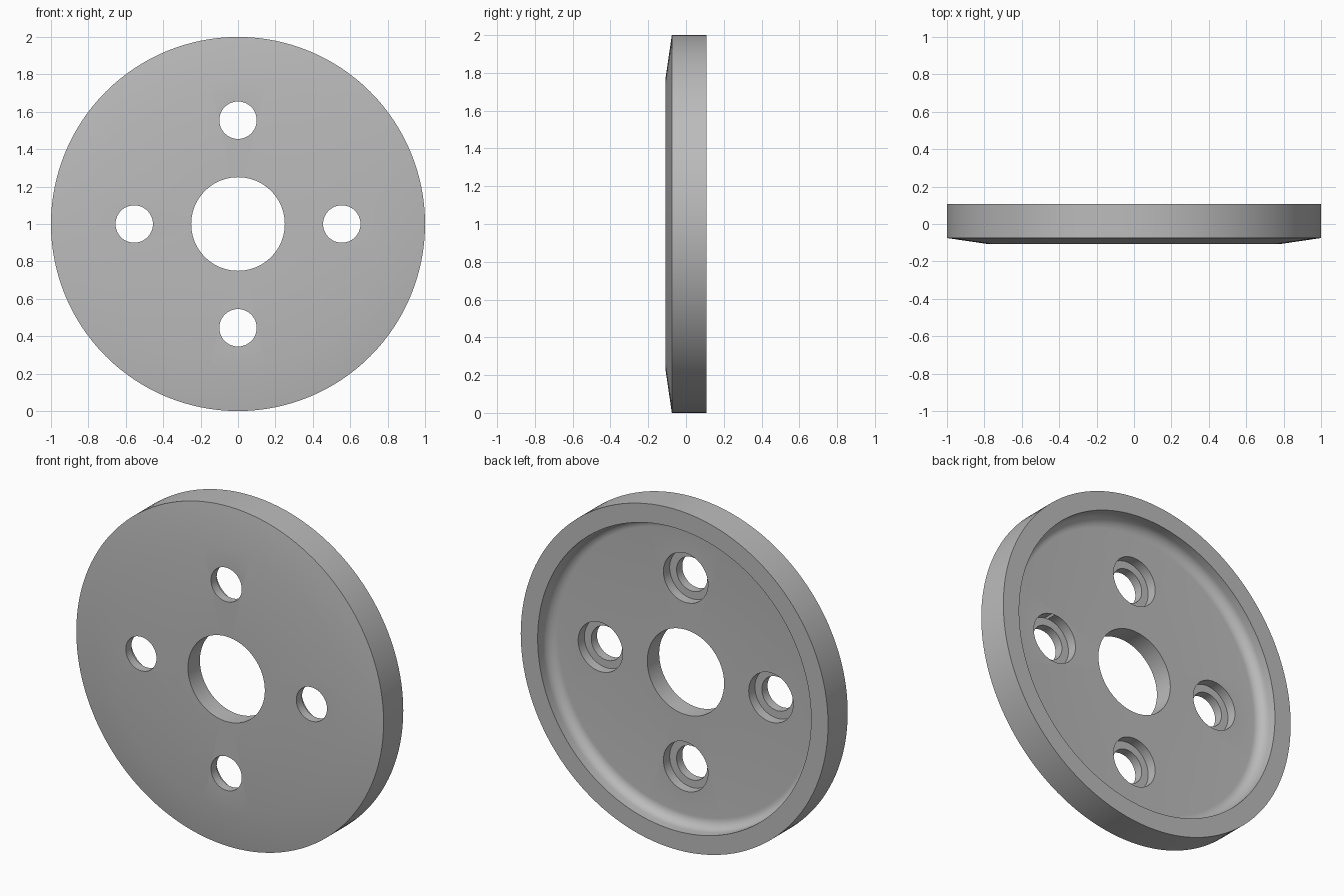
import bpy, bmesh, math

cube = bpy.data.objects.get("Cube")
if cube:
    bpy.data.objects.remove(cube, do_unlink=True)

# Plain grey finish
grey = bpy.data.materials.new("plain_grey")
grey.use_nodes = True
colour = (0.5, 0.5, 0.5, 1)
grey.diffuse_color = colour
grey.node_tree.nodes["Principled BSDF"].inputs["Base Color"].default_value = colour

FRONT, RIM_FRONT, BACK = -0.108, -0.075, 0.108
FLOOR, LEDGE = 0.003, -0.055
RECESS_R, FILLET = 0.89, 0.06


def lathe(name, profile, segments, x=0, z=1):
    """Spin a closed (radius, y) profile around the y axis."""
    bm = bmesh.new()
    rings = []
    for i in range(segments):
        a = math.tau * i / segments
        rings.append([bm.verts.new((r * math.cos(a), y, r * math.sin(a))) for r, y in profile])
    n = len(profile)
    for i in range(segments):
        a, b = rings[i], rings[(i + 1) % segments]
        for j in range(n):
            k = (j + 1) % n
            bm.faces.new((a[j], a[k], b[k], b[j]))
    bmesh.ops.remove_doubles(bm, verts=bm.verts, dist=1e-5)
    bmesh.ops.dissolve_degenerate(bm, edges=bm.edges, dist=1e-5)
    bmesh.ops.recalc_face_normals(bm, faces=bm.faces)
    mesh = bpy.data.meshes.new(name)
    bm.to_mesh(mesh)
    bm.free()
    mesh.materials.append(grey)
    obj = bpy.data.objects.new(name, mesh)
    obj.location = (x, 0, z)
    bpy.context.collection.objects.link(obj)
    return obj


# Disc: bevelled front, raised back rim, filleted recess and centre bore
fillet = []
for i in range(9):
    a = math.pi / 2 * i / 8
    fillet.append((RECESS_R - FILLET + FILLET * math.cos(a),
                   FLOOR + FILLET - FILLET * math.sin(a)))
profile = [(0.25, FRONT), (0.775, FRONT), (1, RIM_FRONT), (1, BACK),
           (RECESS_R, BACK)] + fillet + [(0.25, FLOOR)]
disc = lathe("wheel_disc", profile, 128)

# Stepped cutters for the four counterbored bolt holes
cutter_profile = [(0, -0.3), (0.1, -0.3), (0.1, LEDGE), (0.145, LEDGE), (0.145, 0.3), (0, 0.3)]
cutters = []
for i in range(4):
    a = math.pi / 2 * i
    cutter = lathe("bolt_hole_cutter", cutter_profile, 48,
                   0.555 * math.cos(a), 1 + 0.555 * math.sin(a))
    cutter.hide_render = True
    cutters.append(cutter)
    cut = disc.modifiers.new("bolt_hole", "BOOLEAN")
    cut.operation = "DIFFERENCE"
    cut.solver = "EXACT"
    cut.object = cutter

# Apply the cuts, drop the helpers and smooth the curved walls
bpy.ops.object.select_all(action="DESELECT")
bpy.context.view_layer.objects.active = disc
disc.select_set(True)
for name in [m.name for m in disc.modifiers]:
    bpy.ops.object.modifier_apply(modifier=name)
for cutter in cutters:
    bpy.data.objects.remove(cutter, do_unlink=True)
bpy.ops.object.shade_smooth_by_angle(angle=math.radians(30))
